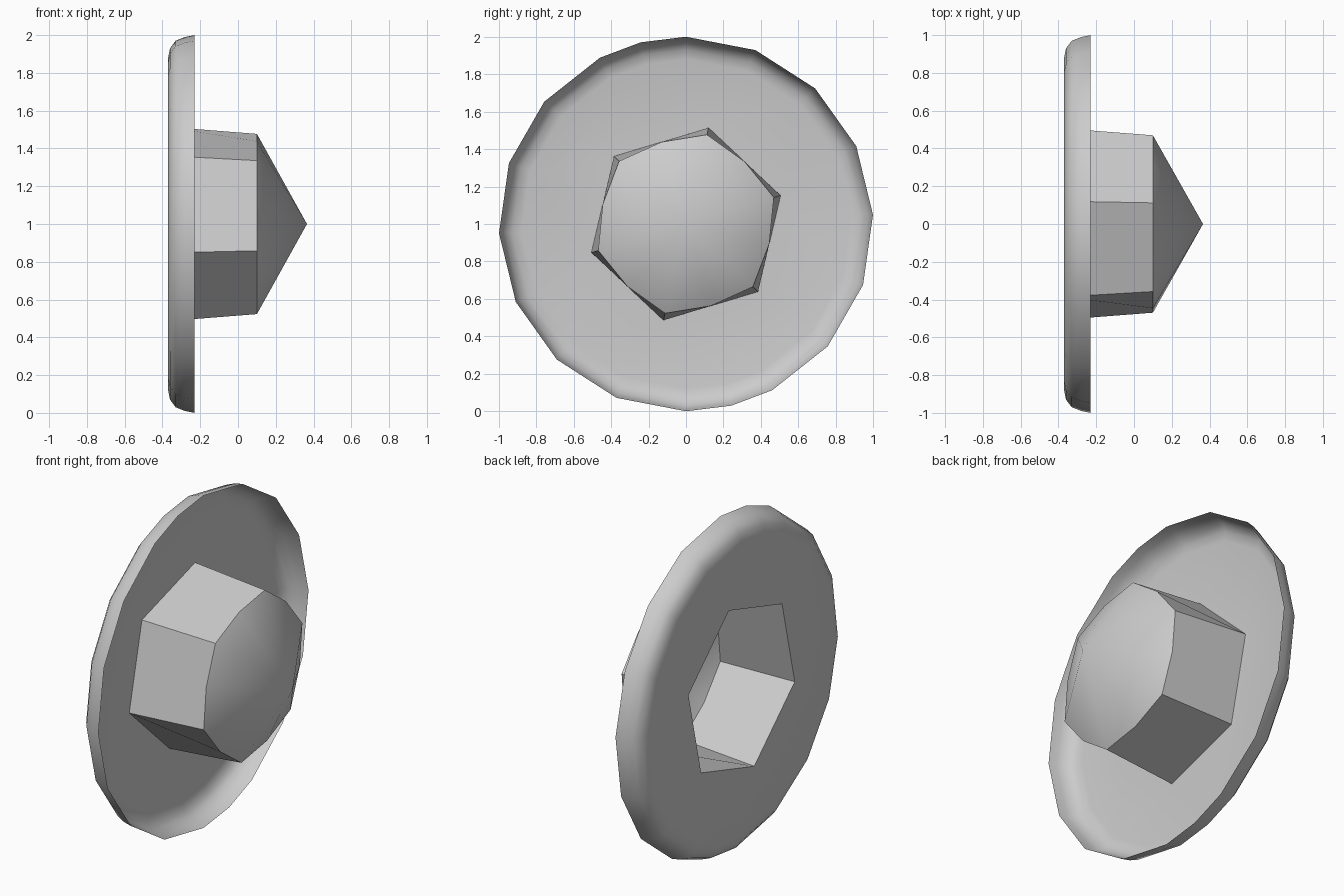
import bpy, bmesh
from math import radians, cos, sin

cube = bpy.data.objects.get("Cube")
if cube:
    bpy.data.objects.remove(cube, do_unlink=True)

grey = bpy.data.materials.new("plain grey")
grey.use_nodes = True
colour = (0.6, 0.6, 0.6, 1)
grey.diffuse_color = colour
grey.node_tree.nodes["Principled BSDF"].inputs["Base Color"].default_value = colour

BACK, SHOULDER, TIP = -0.37, 0.10, 0.365
HEX = [76.8 - 60 * i for i in range(6)]


def ring(bm, x, angles, radius):
    """Closed loop of vertices around the x axis; returns verts and edges."""
    verts = [bm.verts.new((x, radius * cos(radians(a)), 1 + radius * sin(radians(a))))
             for a in angles]
    return verts


def loop_edges(bm, verts):
    pairs = zip(verts, verts[1:] + verts[:1])
    return [bm.edges.get(p) or bm.edges.new(p) for p in pairs]


def skin(bm, a, b):
    """Quads between two rings of equal count."""
    n = len(a)
    for i in range(n):
        j = (i + 1) % n
        bm.faces.new((a[i], a[j], b[j], b[i]))


def finish(bm, name):
    bmesh.ops.recalc_face_normals(bm, faces=bm.faces[:])
    mesh = bpy.data.meshes.new(name)
    bm.to_mesh(mesh)
    bm.free()
    mesh.materials.append(grey)
    obj = bpy.data.objects.new(name, mesh)
    bpy.context.collection.objects.link(obj)
    bpy.ops.object.select_all(action="DESELECT")
    obj.select_set(True)
    bpy.context.view_layer.objects.active = obj
    bpy.ops.object.shade_smooth_by_angle(angle=radians(35))


# Shallow dish: flat floor with a hexagonal opening and a flared, faceted rim
half = [90 - 21.8 * i for i in range(8)] + [-76]
rim_angles = half + [a - 180 for a in half]
bm = bmesh.new()
profile = [(BACK, 0.88), (-0.36, 0.93), (-0.33, 0.97), (-0.28, 0.99), (-0.23, 1.0)]
rings = [ring(bm, x, rim_angles, r) for x, r in profile]
for a, b in zip(rings, rings[1:]):
    skin(bm, a, b)
opening = ring(bm, BACK, HEX, 0.528)
bmesh.ops.triangle_fill(bm, use_beauty=True,
                        edges=loop_edges(bm, rings[0]) + loop_edges(bm, opening))
finish(bm, "dish")

# Hollow hexagonal sleeve whose top edges bow out to meet the cone
bm = bmesh.new()
base = ring(bm, BACK, HEX, 0.528)
corners = ring(bm, SHOULDER, HEX, 0.49)
mids = ring(bm, SHOULDER, [a - 30 for a in HEX], 0.457)
for i in range(6):
    j = (i + 1) % 6
    bm.faces.new((base[i], base[j], corners[j], mids[i], corners[i]))
finish(bm, "hex_sleeve")

# Pointed cap
bm = bmesh.new()
corners = ring(bm, SHOULDER, HEX, 0.49)
mids = ring(bm, SHOULDER, [a - 30 for a in HEX], 0.457)
edge = [v for pair in zip(corners, mids) for v in pair]
apex = bm.verts.new((TIP, 0, 1))
for a, b in zip(edge, edge[1:] + edge[:1]):
    bm.faces.new((a, b, apex))
finish(bm, "cone_cap")
